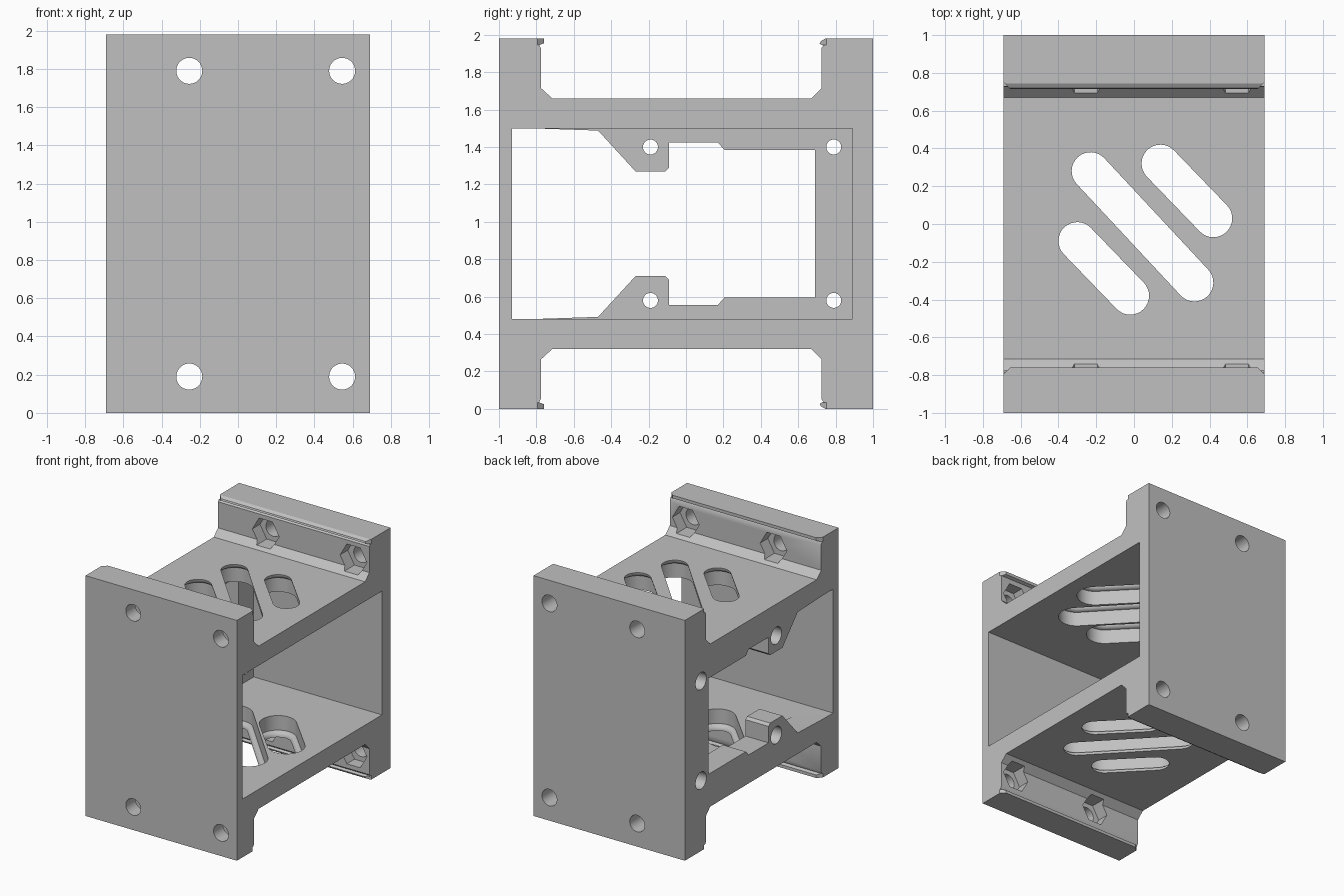
import bpy, bmesh, math

cube = bpy.data.objects.get("Cube")
if cube:
    bpy.data.objects.remove(cube, do_unlink=True)

HEIGHT = 1.98
HALF_X = 0.69
HOLES_X = (-0.255, 0.545)


def mirrored(upper):
    """Close an upper outline with its reflection about mid height."""
    return upper + [(y, HEIGHT - z) for y, z in reversed(upper)]


def loft(name, rings):
    """Closed solid skinned through rings of equal length."""
    bm = bmesh.new()
    loops = [[bm.verts.new(p) for p in ring] for ring in rings]
    n = len(loops[0])
    for a, b in zip(loops, loops[1:]):
        for i in range(n):
            j = (i + 1) % n
            bm.faces.new((a[i], a[j], b[j], b[i]))
    bm.faces.new(loops[0])
    bm.faces.new(loops[-1])
    bmesh.ops.recalc_face_normals(bm, faces=bm.faces[:])
    mesh = bpy.data.meshes.new(name)
    bm.to_mesh(mesh)
    bm.free()
    obj = bpy.data.objects.new(name, mesh)
    bpy.context.collection.objects.link(obj)
    return obj


def prism(name, outline, axis, start, end):
    place = {"x": lambda u, v, t: (t, u, v),
             "y": lambda u, v, t: (u, t, v),
             "z": lambda u, v, t: (u, v, t)}[axis]
    return loft(name, [[place(u, v, t) for u, v in outline] for t in (start, end)])


def circle(u, v, r, sides=40):
    return [(u + r * math.cos(2 * math.pi * i / sides),
             v + r * math.sin(2 * math.pi * i / sides)) for i in range(sides)]


def rect(u0, v0, u1, v1):
    return [(u0, v0), (u1, v0), (u1, v1), (u0, v1)]


def stadium(a, b, r, steps=16):
    """Outline of a round-ended slot from a to b."""
    heading = math.atan2(b[1] - a[1], b[0] - a[0])
    pts = []
    for (x, y), turn in ((b, -math.pi / 2), (a, math.pi / 2)):
        for i in range(steps + 1):
            t = heading + turn + math.pi * i / steps
            pts.append((x + r * math.cos(t), y + r * math.sin(t)))
    return pts


def slot_cutter(a, b, r=0.1, fillet=0.04, low=0.32, steps=6):
    """Slot through both decks, flared at the outer deck faces."""
    half = [(low - 0.02, r + fillet)]
    for i in range(steps + 1):
        t = math.pi / 2 * i / steps
        half.append((low + fillet * math.sin(t), r + fillet * (1 - math.cos(t))))
    levels = half + [(HEIGHT - z, q) for z, q in reversed(half)]
    return loft("slot_cutter", [[(x, y, z) for x, y in stadium(a, b, q)] for z, q in levels])


def cut(target, cutter):
    cutter.hide_render = True
    mod = target.modifiers.new("cut", "BOOLEAN")
    mod.operation = "DIFFERENCE"
    mod.solver = "EXACT"
    mod.object = cutter
    bpy.context.view_layer.objects.active = target
    bpy.ops.object.modifier_apply(modifier=mod.name)
    bpy.data.objects.remove(cutter, do_unlink=True)


# Body: two flanged plates joined by two decks
outline = [(-1, HEIGHT), (-0.76, HEIGHT), (-0.76, 1.955), (-0.785, 1.945),
           (-0.775, 1.925), (-0.775, 1.715), (-0.715, 1.66),
           (0.67, 1.66), (0.725, 1.715), (0.725, 1.93), (0.735, 1.942),
           (0.715, 1.952), (0.72, 1.965), (0.745, HEIGHT), (1, HEIGHT)]
body = prism("bracket_body", mirrored(outline), "x", -HALF_X, HALF_X)

# Main cavity, open on one side
cut(body, prism("cavity_cutter", rect(-0.93, 0.48, 0.89, 1.5), "x", -0.48, 0.8))

# Shaped window with screw bosses in the remaining side wall
window = [(-0.93, 1.5), (-0.82, 1.5), (-0.47, 1.488), (-0.27, 1.27),
          (-0.11, 1.27), (-0.09, 1.29), (-0.09, 1.425), (0.17, 1.425),
          (0.205, 1.385), (0.69, 1.385)]
cut(body, prism("window_cutter", mirrored(window), "x", -0.8, -0.4))

# Counterbored side screw holes
for y in (-0.19, 0.79):
    for z in (0.58, 1.4):
        cut(body, prism("screw_cutter", circle(y, z, 0.04), "x", -0.8, -0.4))
        cut(body, prism("counterbore_cutter", circle(y, z, 0.07), "x", -0.8, -0.54))

# Flange bolt holes and hexagonal nut pockets
for x in HOLES_X:
    for z in (0.19, HEIGHT - 0.19):
        cut(body, prism("bolt_cutter", circle(x, z, 0.068), "y", -1.1, 1.1))
        cut(body, prism("nut_cutter", circle(x, z, 0.122, 6), "y", -0.875, 0.825))

# Diagonal vent slots
for a, b in (((-0.23, 0.28), (0.32, -0.31)),
             ((0.14, 0.32), (0.42, 0.03)),
             ((-0.30, -0.09), (-0.02, -0.38))):
    cut(body, slot_cutter(a, b))

# Clipped ends of the flange lips
for sx in (-1, 1):
    for lip, inward in ((-0.76, -1), (0.715, 1)):
        tri = [(sx * (HALF_X + 0.02), lip + inward * 0.055),
               (sx * (HALF_X - 0.055), lip - inward * 0.02),
               (sx * (HALF_X + 0.02), lip - inward * 0.02)]
        for z in (-0.02, HEIGHT - 0.035):
            cut(body, prism("lip_cutter", tri, "z", z, z + 0.055))

# Material and shading
grey = bpy.data.materials.new("plain_grey")
grey.use_nodes = True
colour = (0.53, 0.53, 0.53, 1)
grey.diffuse_color = colour
grey.node_tree.nodes["Principled BSDF"].inputs["Base Color"].default_value = colour
body.data.materials.clear()
body.data.materials.append(grey)
for poly in body.data.polygons:
    poly.material_index = 0

bpy.ops.object.select_all(action="DESELECT")
body.select_set(True)
bpy.context.view_layer.objects.active = body
bpy.ops.object.shade_smooth_by_angle(angle=math.radians(30))
